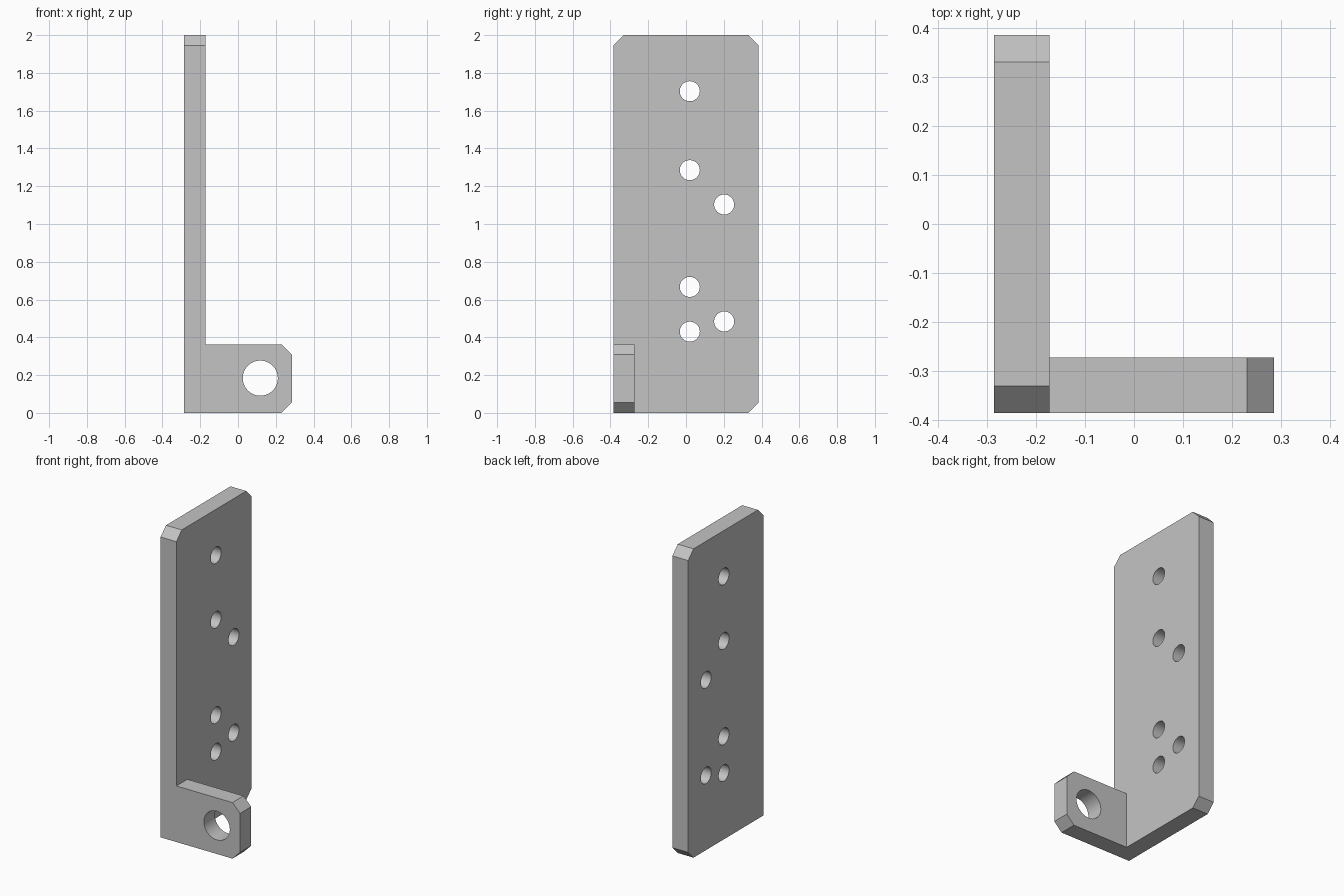
import bpy, bmesh, math
from mathutils import Matrix, Vector

default = bpy.data.objects.get("Cube")
if default:
    bpy.data.objects.remove(default, do_unlink=True)

# Plain grey metal
grey = bpy.data.materials.new("grey metal")
grey.use_nodes = True
grey.diffuse_color = (0.55, 0.55, 0.55, 1)
grey.node_tree.nodes["Principled BSDF"].inputs["Base Color"].default_value = grey.diffuse_color

THICK, CHAMFER = 0.113, 0.055
X, Y, TOP, TAB_TOP = 0.285, 0.385, 2.0, 0.363


def finish(name, bm):
    bmesh.ops.recalc_face_normals(bm, faces=bm.faces)
    mesh = bpy.data.meshes.new(name)
    bm.to_mesh(mesh)
    bm.free()
    mesh.materials.append(grey)
    obj = bpy.data.objects.new(name, mesh)
    bpy.context.collection.objects.link(obj)
    return obj


def prism(name, outline, depth):
    """Extrude a closed outline along a depth vector."""
    bm = bmesh.new()
    face = bm.faces.new([bm.verts.new(p) for p in outline])
    new = bmesh.ops.extrude_face_region(bm, geom=[face])["geom"]
    bmesh.ops.translate(bm, vec=depth,
                        verts=[g for g in new if isinstance(g, bmesh.types.BMVert)])
    return finish(name, bm)


def boolean(body, other, operation):
    """Apply a boolean and discard the helper."""
    bpy.context.view_layer.objects.active = body
    mod = body.modifiers.new(operation, 'BOOLEAN')
    mod.operation, mod.object, mod.solver = operation, other, 'EXACT'
    bpy.ops.object.modifier_apply(modifier=mod.name)
    bpy.data.objects.remove(other, do_unlink=True)


def drill(body, centre, radius, axis):
    """Cut a round through hole along an axis."""
    bm = bmesh.new()
    turn = Vector(axis).to_track_quat('Z', 'Y').to_matrix().to_4x4()
    bmesh.ops.create_cone(bm, cap_ends=True, segments=40, radius1=radius, radius2=radius,
                          depth=3 * THICK, matrix=Matrix.Translation(centre) @ turn)
    cutter = finish("hole_cutter", bm)
    cutter.hide_render = True
    boolean(body, cutter, 'DIFFERENCE')


# Upright plate with three chamfered corners
c = CHAMFER
plate = [(-Y, 0), (Y - c, 0), (Y, c), (Y, TOP - c), (Y - c, TOP), (c - Y, TOP), (-Y, TOP - c)]
bracket = prism("angle_bracket", [(-X, y, z) for y, z in plate], (THICK, 0, 0))

# Side tab with chamfered outer corners, rooted inside the plate
root = -X + THICK / 2
tab = [(root, 0), (X - c, 0), (X, c), (X, TAB_TOP - c), (X - c, TAB_TOP), (root, TAB_TOP)]
boolean(bracket, prism("side_tab", [(x, -Y, z) for x, z in tab], (0, THICK, 0)), 'UNION')

# Screw holes in the plate, in two columns
for y, heights in ((0.02, (0.43, 0.667, 1.285, 1.703)), (0.202, (0.484, 1.103))):
    for z in heights:
        drill(bracket, (-X + THICK / 2, y, z), 0.053, (1, 0, 0))

# Large hole in the tab
drill(bracket, (0.118, -Y + THICK / 2, 0.184), 0.093, (0, 1, 0))

# Smooth hole walls, sharp edges elsewhere
bpy.ops.object.select_all(action='DESELECT')
bracket.select_set(True)
bpy.context.view_layer.objects.active = bracket
bpy.ops.object.shade_smooth_by_angle(angle=math.radians(30))
